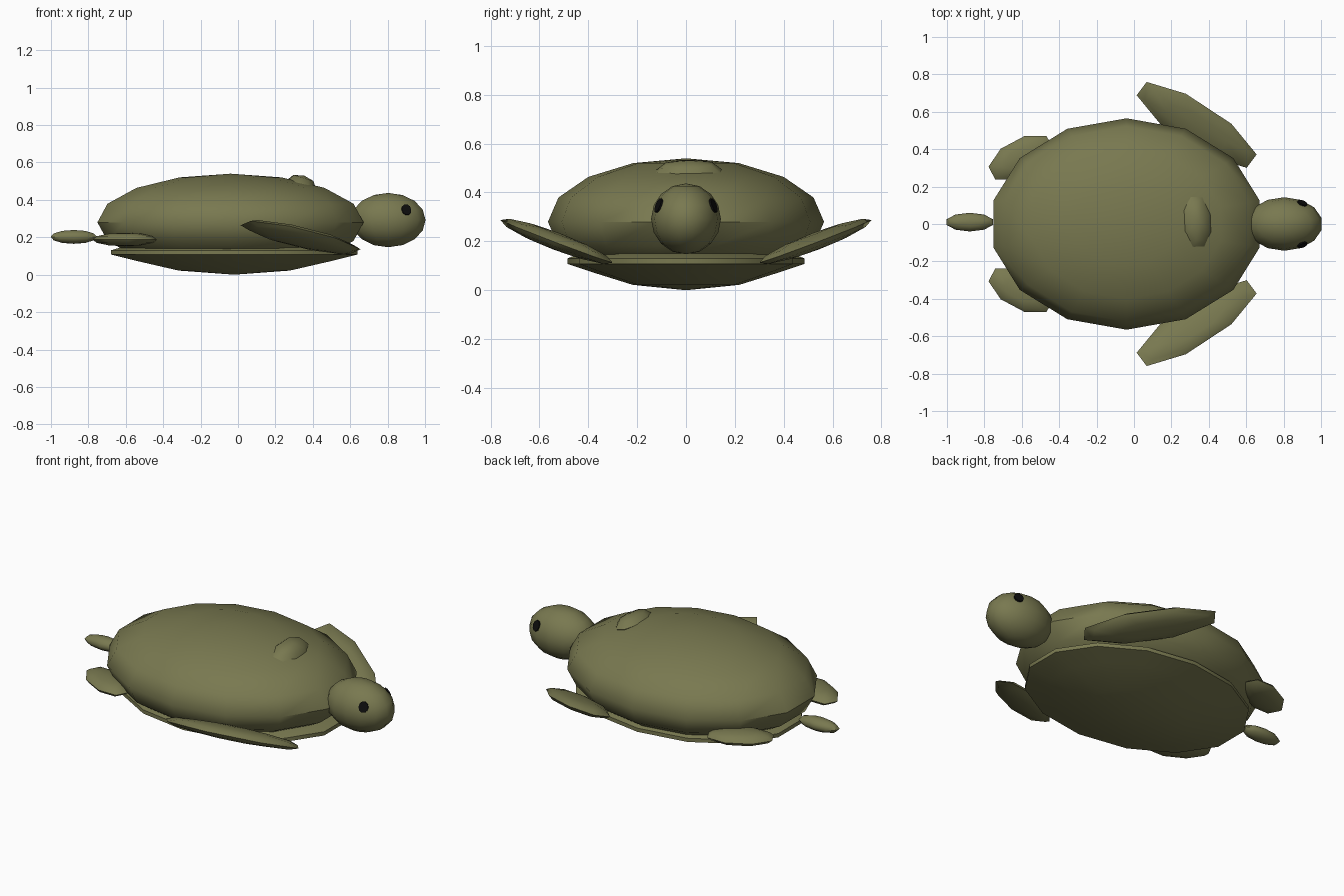
import bpy, bmesh, math
from mathutils import Vector, Matrix

cube = bpy.data.objects.get("Cube")
if cube:
    bpy.data.objects.remove(cube, do_unlink=True)


def make_material(name, color):
    mat = bpy.data.materials.new(name)
    mat.use_nodes = True
    mat.diffuse_color = color
    bsdf = mat.node_tree.nodes["Principled BSDF"]
    bsdf.inputs["Base Color"].default_value = color
    bsdf.inputs["Roughness"].default_value = 0.8
    return mat


olive = make_material("olive green", (0.19, 0.19, 0.08, 1))
black = make_material("eye black", (0.004, 0.004, 0.004, 1))


def lathe(name, profile, sides, start, size, matrix, mat, sharp=50):
    """Turn a (radius, height) profile round z, then scale and place it."""
    bm = bmesh.new()
    rings = []
    for r, z in profile:
        ring = []
        for i in range(sides):
            a = start + math.tau * i / sides
            ring.append(bm.verts.new((r * math.cos(a), r * math.sin(a), z)))
        rings.append(ring)
    for low, high in zip(rings, rings[1:]):
        for i in range(sides):
            j = (i + 1) % sides
            bm.faces.new((low[i], low[j], high[j], high[i]))
    bmesh.ops.remove_doubles(bm, verts=bm.verts, dist=1e-5)
    bmesh.ops.transform(bm, matrix=matrix @ Matrix.Diagonal((*size, 1)), verts=bm.verts)
    bmesh.ops.recalc_face_normals(bm, faces=bm.faces)
    mesh = bpy.data.meshes.new(name)
    bm.to_mesh(mesh)
    bm.free()
    mesh.materials.append(mat)
    obj = bpy.data.objects.new(name, mesh)
    bpy.context.collection.objects.link(obj)
    bpy.ops.object.select_all(action="DESELECT")
    obj.select_set(True)
    bpy.context.view_layer.objects.active = obj
    bpy.ops.object.shade_smooth_by_angle(angle=math.radians(sharp))
    return obj


def ball(rings=8):
    """Half-circle profile of a unit sphere."""
    angles = [math.pi * (i / rings - 0.5) for i in range(rings + 1)]
    return [(max(0, math.cos(a)), math.sin(a)) for a in angles]


def frame(center, along, normal):
    """Matrix with local x along the part and local z along its normal."""
    z = Vector(normal).normalized()
    y = z.cross(Vector(along)).normalized()
    x = y.cross(z)
    return Matrix.Translation(center) @ Matrix((x, y, z)).transposed().to_4x4()


def at(*center):
    return Matrix.Translation(center)


QUARTER = math.pi / 2

# Shell and the belly plate below it
lathe("shell", ball(), 14, QUARTER, (0.73, 0.565, 0.26), at(-0.04, 0, 0.28), olive)
belly = [(0, 0), (0.45, 0.022), (0.8, 0.075), (1, 0.108), (1, 0.13), (0.9, 0.15), (0, 0.15)]
lathe("belly_plate", belly, 14, QUARTER, (0.677, 0.485, 1), at(-0.02, 0, 0), olive, 35)

# Raised knob on the front of the shell
lathe("shell_knob", ball(4), 8, 0.3, (0.083, 0.145, 0.047),
      frame((0.34, 0.01, 0.485), (1, 0.1, -0.3), (0.3, 0, 1)), olive)

# Head and tail
lathe("head", ball(), 14, QUARTER, (0.205, 0.143, 0.145), at(0.803, 0, 0.292), olive)
lathe("tail", ball(6), 10, QUARTER, (0.13, 0.05, 0.037), at(-0.878, 0.01, 0.202), olive)

# Flippers and eyes on both sides
disc = [(0, -0.004), (1, -0.004), (1, 0.004), (0, 0.004)]
for side, s in (("left", 1), ("right", -1)):
    lathe(side + "_front_flipper", ball(6), 8, math.pi / 8, (0.39, 0.12, 0.036),
          frame((0.335, s * 0.53, 0.2), (0.6, s * -0.4, -0.14), (0.03, s * -0.345, 1)), olive)
    lathe(side + "_rear_flipper", ball(6), 8, math.pi / 8, (0.19, 0.1, 0.036),
          frame((-0.605, s * 0.355, 0.188), (0.3, s * 0.16, 0), (0, 0, 1)), olive)
    lathe(side + "_eye", disc, 10, 0, (0.027, 0.031, 1),
          frame((0.9, s * 0.112, 0.347), (1, s * -0.43, 0), (0.4, s, 0.42)), black, 30)
